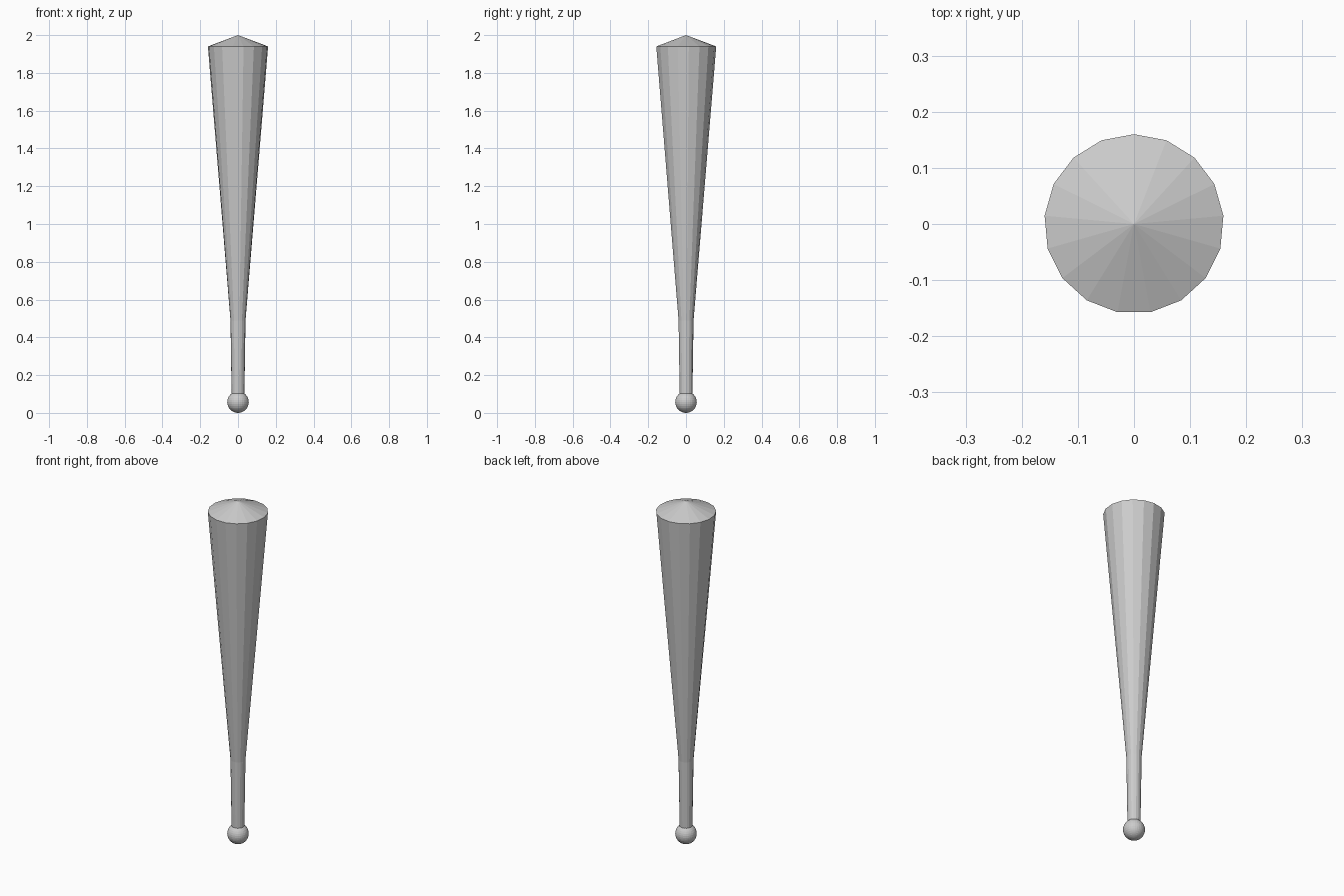
import bpy, bmesh
from math import sin, cos, tau

if "Cube" in bpy.data.objects:
    bpy.data.objects.remove(bpy.data.objects["Cube"])

SIDES = 17


def lathe(name, profile, tip_z):
    """Faceted solid of revolution: rings from (radius, z), flat base, pointed top."""
    bm = bmesh.new()
    rings = [[bm.verts.new((r * sin(tau * i / SIDES), r * cos(tau * i / SIDES), z))
              for i in range(SIDES)] for r, z in profile]
    tip = bm.verts.new((0, 0, tip_z))
    bm.faces.new(rings[0])
    for i in range(SIDES):
        j = (i + 1) % SIDES
        for low, high in zip(rings, rings[1:]):
            bm.faces.new((low[i], low[j], high[j], high[i]))
        bm.faces.new((rings[-1][i], rings[-1][j], tip))
    bmesh.ops.recalc_face_normals(bm, faces=bm.faces)
    mesh = bpy.data.meshes.new(name)
    bm.to_mesh(mesh)
    bm.free()
    obj = bpy.data.objects.new(name, mesh)
    bpy.context.collection.objects.link(obj)
    return obj


# Grip, tapering barrel and shallow conical cap
lathe("club_body", [(0.034, 0.10), (0.04, 0.49), (0.16, 1.94)], 2.0)

# Ball pommel at the bottom
bpy.ops.mesh.primitive_uv_sphere_add(segments=32, ring_count=16, radius=0.057,
                                     location=(0, 0, 0.057))
bpy.context.object.name = "pommel"
